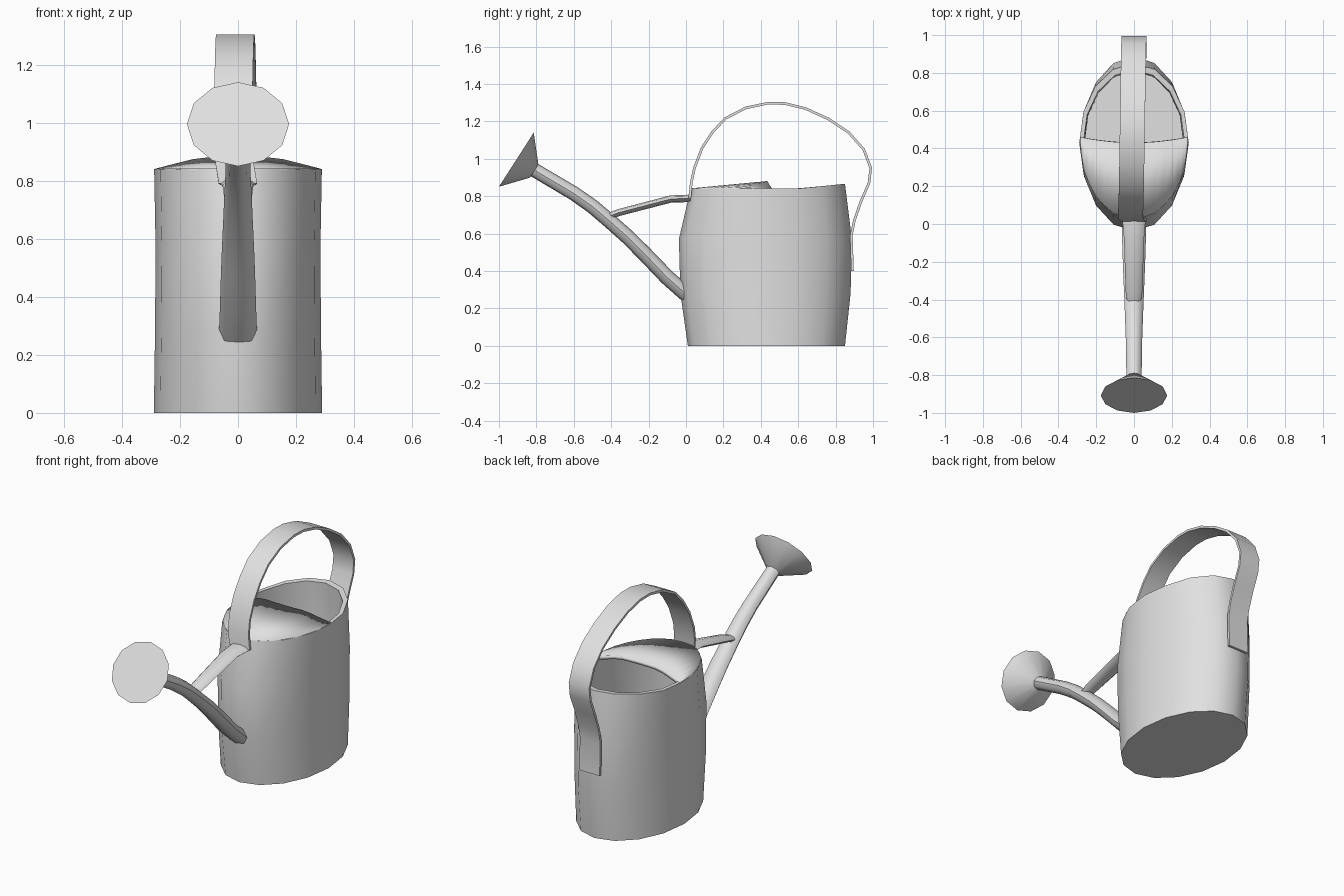
import bpy, bmesh, math
from mathutils import Vector

if "Cube" in bpy.data.objects:
    bpy.data.objects.remove(bpy.data.objects["Cube"], do_unlink=True)

metal = bpy.data.materials.new("light_grey_metal")
metal.use_nodes = True
GREY = (0.75, 0.75, 0.75, 1)
metal.diffuse_color = GREY
metal.node_tree.nodes["Principled BSDF"].inputs["Base Color"].default_value = GREY


def loft(name, rings, closed=True):
    """Skin a list of rings; closed rings get end caps."""
    bm = bmesh.new()
    rows = [[bm.verts.new(p) for p in ring] for ring in rings]
    n = len(rows[0])
    for a, b in zip(rows, rows[1:]):
        for i in range(n if closed else n - 1):
            j = (i + 1) % n
            bm.faces.new((a[i], a[j], b[j], b[i]))
    if closed:
        bm.faces.new(rows[0])
        bm.faces.new(rows[-1])
    bmesh.ops.recalc_face_normals(bm, faces=bm.faces)
    mesh = bpy.data.meshes.new(name)
    bm.to_mesh(mesh)
    bm.free()
    mesh.materials.append(metal)
    obj = bpy.data.objects.new(name, mesh)
    bpy.context.collection.objects.link(obj)
    bpy.ops.object.select_all(action='DESELECT')
    obj.select_set(True)
    bpy.context.view_layer.objects.active = obj
    bpy.ops.object.shade_smooth_by_angle(angle=math.radians(45))
    return obj


def sweep(name, path, widths, depths, sides, turn=0.0, shift=None):
    """Sweep an oval section along a (y, z) path, tapering between end sizes."""
    pts = [Vector((0, y, z)) for y, z in path]
    rings = []
    for i, p in enumerate(pts):
        t = (pts[min(i + 1, len(pts) - 1)] - pts[max(i - 1, 0)]).normalized()
        normal = Vector((0, -t.z, t.y))
        f = i / (len(pts) - 1)
        w = widths[0] + (widths[1] - widths[0]) * f
        d = depths[0] + (depths[1] - depths[0]) * f
        c = p + Vector((shift(f) if shift else 0, 0, 0))
        angles = [turn + math.tau * k / sides for k in range(sides)]
        rings.append([c + Vector((w * math.cos(a), 0, 0)) + normal * d * math.sin(a)
                      for a in angles])
    return loft(name, rings)


# Oval body: outer wall, rim, then inner wall down to the floor
def oval(z, front, back, half, rise=0.0):
    mid, r = (front + back) / 2, (back - front) / 2
    ring = []
    for k in range(16):
        a = math.tau * k / 16
        y = mid - r * math.cos(a)
        ring.append((half * math.sin(a), y, z + rise * max(0, (y - 0.6) / 0.25)))
    return ring


loft("body", [
    oval(0, 0.01, 0.85, 0.29),
    oval(0.28, -0.03, 0.88, 0.286),
    oval(0.57, -0.038, 0.887, 0.284),
    oval(0.84, 0.025, 0.85, 0.289, 0.026),
    oval(0.84, 0.05, 0.815, 0.268, 0.026),
    oval(0.5, 0.0, 0.84, 0.262),
    oval(0.02, 0.05, 0.81, 0.262),
])

# Arched cover over the front half of the opening
front_edge, arch = [], []
for k in range(17):
    a = math.pi * (k / 16 - 0.5)
    x = 0.284 * math.sin(a)
    front_edge.append((x, 0.437 - 0.408 * math.cos(a), 0.842))
    s = abs(x) / 0.284
    arch.append((x, 0.43 + 0.03 * s * s, 0.842 + 0.038 * min(1, 1.9 * (1 - s))))
cover = loft("cover", [front_edge, arch], closed=False)
solid = cover.modifiers.new("thickness", 'SOLIDIFY')
solid.thickness = 0.02
solid.offset = -1 if cover.data.polygons[0].normal.z > 0 else 1

# Tapered curved spout and its flared rose
sweep("spout", [(0.02, 0.26), (-0.1, 0.365), (-0.22, 0.49), (-0.31, 0.58),
                (-0.4, 0.66), (-0.5, 0.745), (-0.6, 0.815), (-0.82, 0.945)],
      (0.066, 0.04), (0.042, 0.038), 8)
sweep("rose", [(-0.907, 0.995), (-0.812, 0.934)],
      (0.176, 0.042), (0.172, 0.042), 12)

# Brace between spout and body
sweep("brace", [(-0.42, 0.69), (-0.36, 0.712), (-0.08, 0.785), (0.025, 0.788)],
      (0.035, 0.062), (0.018, 0.02), 8)

# Flat strap handle, leaning slightly sideways toward the front
root2 = math.sqrt(2)
sweep("handle", [(0.02, 0.79), (0.028, 0.87), (0.045, 0.95), (0.085, 1.055),
                 (0.14, 1.14), (0.21, 1.215), (0.32, 1.272), (0.44, 1.297),
                 (0.53, 1.295), (0.64, 1.268), (0.76, 1.213), (0.87, 1.14),
                 (0.95, 1.05), (0.988, 0.95), (0.978, 0.87), (0.935, 0.77),
                 (0.9, 0.67), (0.884, 0.59), (0.89, 0.4)],
      (0.066 * root2, 0.066 * root2), (0.007 * root2, 0.007 * root2), 4,
      turn=math.pi / 4,
      shift=lambda f: -0.022 * min(1, f * 12) * max(0, 1 - 1.4 * f))
